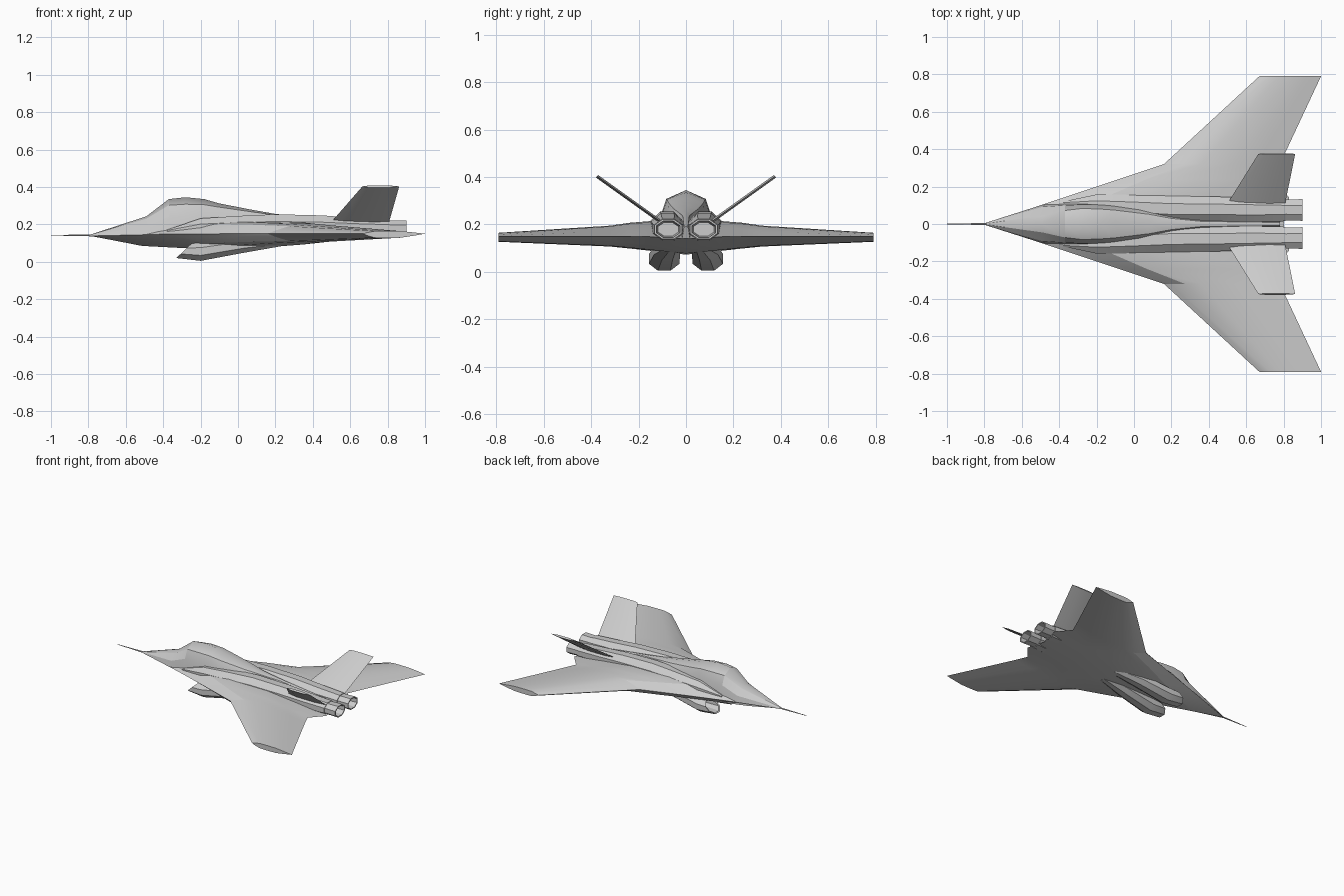
import bpy, bmesh, math
from mathutils import Vector

cube = bpy.data.objects.get("Cube")
if cube:
    bpy.data.objects.remove(cube, do_unlink=True)

grey = bpy.data.materials.new("airframe grey")
grey.use_nodes = True
COLOUR = (0.6, 0.6, 0.6, 1)
grey.diffuse_color = COLOUR
grey.node_tree.nodes["Principled BSDF"].inputs["Base Color"].default_value = COLOUR


def loft(name, rings, closed=True, caps=(True, True), mirror=True, angle=25):
    """Skin a row of equal-length point rings, optionally mirrored across y = 0."""
    bm = bmesh.new()
    rows = [[bm.verts.new(p) for p in ring] for ring in rings]
    n = len(rows[0])
    for a, b in zip(rows, rows[1:]):
        for i in range(n if closed else n - 1):
            j = (i + 1) % n
            bm.faces.new((a[i], a[j], b[j], b[i]))
    if caps[0]:
        bm.faces.new(rows[0][::-1])
    if caps[1]:
        bm.faces.new(rows[-1])
    bmesh.ops.remove_doubles(bm, verts=bm.verts, dist=0.0005)
    bmesh.ops.recalc_face_normals(bm, faces=bm.faces)
    mesh = bpy.data.meshes.new(name)
    bm.to_mesh(mesh)
    bm.free()
    mesh.materials.append(grey)
    ob = bpy.data.objects.new(name, mesh)
    bpy.context.collection.objects.link(ob)
    if mirror:
        mod = ob.modifiers.new("mirror", 'MIRROR')
        mod.use_axis = (False, True, False)
        mod.merge_threshold = 0.0005
    bpy.ops.object.select_all(action='DESELECT')
    ob.select_set(True)
    bpy.context.view_layer.objects.active = ob
    bpy.ops.object.shade_smooth_by_angle(angle=math.radians(angle))
    return ob


def octagon(x, cy, cz, ry, rz, shear=0.0):
    """Eight-sided ring across x; shear leans its top backwards."""
    pts = []
    for k in range(8):
        t = math.radians(22.5 + 45 * k)
        c, s = math.cos(t) / 0.924, math.sin(t) / 0.924
        pts.append((x + shear * s, cy + ry * c, cz + rz * s))
    return pts


# Blended wing: per span station y, leading x, trailing x, edge z, top z, bottom z, bluntness
stations = [
    (0.00, -0.80, 0.80, 0.140, 0.215, 0.073, 0.45),
    (0.14, -0.38, 0.83, 0.148, 0.215, 0.088, 0.45),
    (0.24, -0.08, 0.745, 0.150, 0.207, 0.099, 0.5),
    (0.32, 0.16, 0.78, 0.150, 0.195, 0.107, 0.6),
    (0.79, 0.67, 1.00, 0.150, 0.165, 0.127, 0.65),
]
wing_rings = []
for y, le, te, ze, zt, zb, blunt in stations:
    shape = [(0.0, 0), (0.06, blunt * 0.6), (0.18, 0.6 + blunt * 0.5), (0.32, 1.0),
             (0.60, 0.93), (0.80, 0.5), (1.0, 0.0)]
    ring = [(le + f * (te - le), y, ze + min(h, 1) * (zt - ze)) for f, h in shape]
    ring += [(le + f * (te - le), y, ze + min(h, 1) * (zb - ze)) for f, h in shape[-2:0:-1]]
    wing_rings.append(ring)
loft("blended_wing", wing_rings, caps=(False, True), angle=20)

# Upper fuselage: x, spine z, canopy rail (y, z), shoulder (y, z), base (y, z)
hull = [
    (-0.80, 0.142, 0.002, 0.142, 0.003, 0.140, 0.004, 0.138),
    (-0.49, 0.243, 0.045, 0.230, 0.092, 0.190, 0.103, 0.145),
    (-0.37, 0.335, 0.072, 0.302, 0.100, 0.240, 0.112, 0.145),
    (-0.28, 0.345, 0.083, 0.308, 0.104, 0.245, 0.112, 0.145),
    (-0.18, 0.335, 0.080, 0.305, 0.102, 0.240, 0.110, 0.145),
    (-0.10, 0.312, 0.074, 0.292, 0.096, 0.235, 0.105, 0.145),
    (0.08, 0.277, 0.052, 0.266, 0.078, 0.225, 0.090, 0.145),
    (0.20, 0.256, 0.030, 0.250, 0.056, 0.215, 0.070, 0.145),
    (0.36, 0.240, 0.014, 0.236, 0.026, 0.205, 0.040, 0.145),
    (0.78, 0.190, 0.008, 0.187, 0.012, 0.170, 0.015, 0.145),
]
hull_rings = [[(x, 0, s), (x, ry, rz), (x, sy, sz), (x, by, bz)]
              for x, s, ry, rz, sy, sz, by, bz in hull]
loft("upper_fuselage", hull_rings, closed=False, caps=(False, False), angle=22)

# Engine nacelles along the back
nacelle = [(-0.38, 0.110, 0.165, 0.010, 0.006), (-0.20, 0.100, 0.180, 0.058, 0.052),
           (0.00, 0.090, 0.186, 0.066, 0.059), (0.20, 0.080, 0.188, 0.070, 0.066),
           (0.45, 0.078, 0.186, 0.068, 0.062), (0.64, 0.076, 0.182, 0.065, 0.052),
           (0.81, 0.075, 0.180, 0.060, 0.044)]
loft("engine_nacelle", [octagon(*s) for s in nacelle], angle=22)

# Open exhaust nozzles
nozzle = [(0.76, 0.052, 0.038), (0.81, 0.055, 0.040), (0.90, 0.058, 0.042),
          (0.90, 0.050, 0.035), (0.80, 0.042, 0.028)]
loft("exhaust_nozzle", [octagon(x, 0.075, 0.180, ry, rz) for x, ry, rz in nozzle], angle=30)

# Raked air intakes under the body, with a recessed mouth
intake = [(-0.16, 0.095, 0.060, 0.040, 0.025, 0.0), (-0.285, 0.095, 0.058, 0.052, 0.032, 0.038),
          (-0.290, 0.095, 0.058, 0.062, 0.038, 0.040), (-0.20, 0.092, 0.055, 0.064, 0.050, 0.0),
          (0.03, 0.080, 0.090, 0.055, 0.042, 0.0), (0.23, 0.060, 0.105, 0.035, 0.022, 0.0)]
loft("air_intake", [octagon(*s) for s in intake], angle=25)

# Canted tail fins: thin hexagonal sections from root to tip
out = Vector((0, -0.57, 0.82)) * 0.007
fin_rings = []
for y, z, x0, x1 in ((0.07, 0.185, 0.475, 0.80), (0.375, 0.403, 0.665, 0.862)):
    ring = []
    for f, s in ((0, 0), (0.2, 1), (0.7, 1), (1, 0), (0.7, -1), (0.2, -1)):
        ring.append(Vector((x0 + f * (x1 - x0), y, z)) + out * s)
    fin_rings.append(ring)
loft("tail_fin", fin_rings, angle=25)

# Nose probe
loft("nose_probe", [octagon(-1.0, 0, 0.142, 0.0015, 0.0015),
                    octagon(-0.77, 0, 0.141, 0.006, 0.005)], mirror=False)
